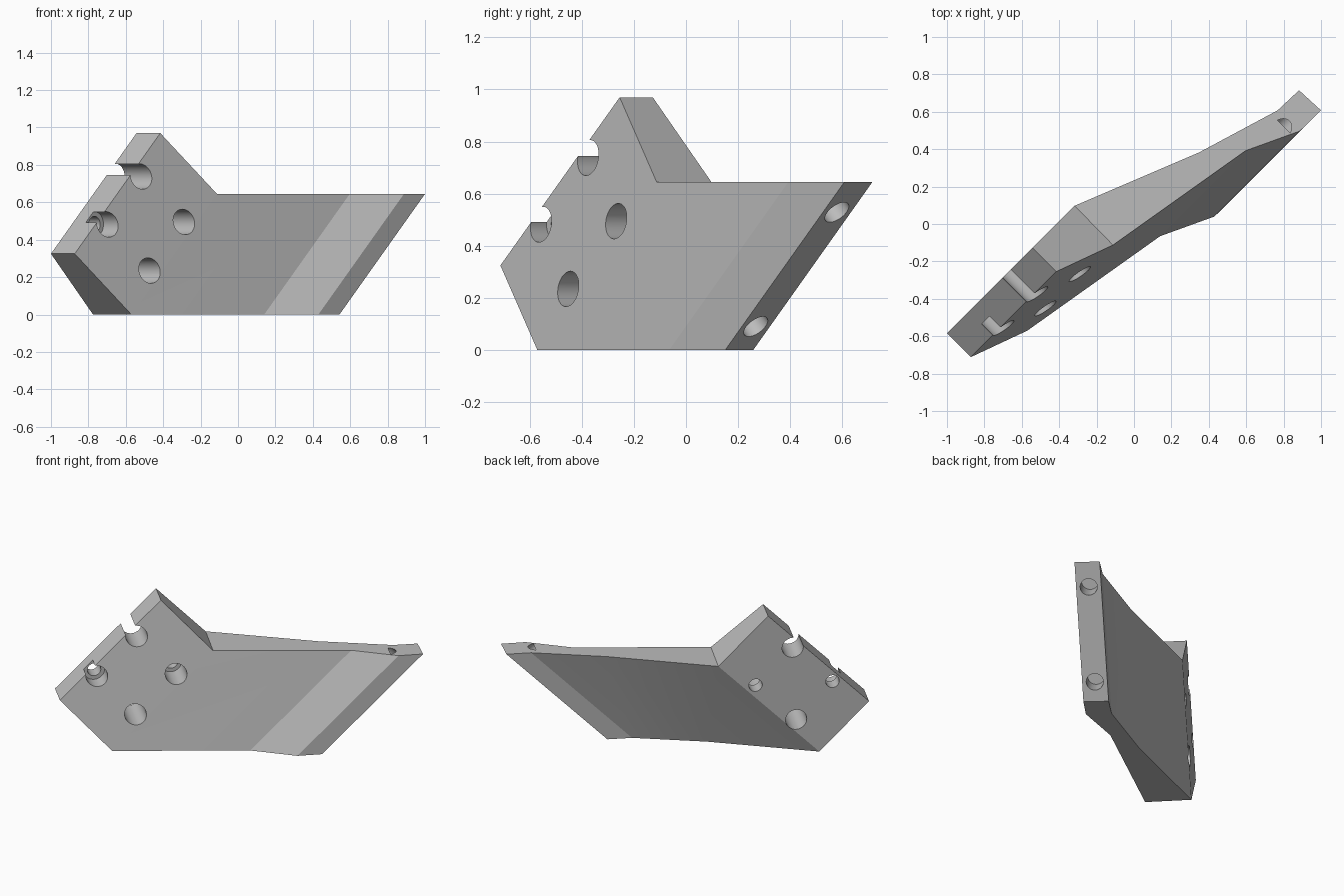
import bpy, bmesh, math
from mathutils import Vector, Matrix

cube = bpy.data.objects.get("Cube")
if cube:
    bpy.data.objects.remove(cube, do_unlink=True)

# Single grey material
grey = bpy.data.materials.new("plain_grey")
grey.use_nodes = True
colour = (0.5, 0.5, 0.5, 1)
grey.diffuse_color = colour
grey.node_tree.nodes["Principled BSDF"].inputs["Base Color"].default_value = colour

SLANT = Vector((0.4575, 0.4575, 0.645))   # slanted sweep from bottom to top


def finish(bm, name):
    bmesh.ops.recalc_face_normals(bm, faces=bm.faces[:])
    mesh = bpy.data.meshes.new(name)
    bm.to_mesh(mesh)
    bm.free()
    mesh.materials.append(grey)
    obj = bpy.data.objects.new(name, mesh)
    bpy.context.collection.objects.link(obj)
    return obj


# Swept blade: footprint runs along the front, round the tip and back
bm = bmesh.new()
footprint = [(-0.57, -0.57), (0.14, -0.065), (0.43, 0.04), (0.5425, 0.15),
             (0.425, 0.2575), (0.31, 0.15), (-0.11, -0.075), (-0.775, -0.36)]
low = [bm.verts.new((x, y, 0)) for x, y in footprint]
high = [bm.verts.new(v.co + SLANT) for v in low]
bm.faces.new(low)
bm.faces.new(high)
for i in range(len(low) - 1):
    bm.faces.new((low[i], low[i + 1], high[i + 1], high[i]))

# Mounting plate: continues from the open root of the blade to a thinner edge
edge_low = [bm.verts.new(p) for p in ((-0.873, -0.712, 0.325), (-1, -0.585, 0.325))]
edge_high = [bm.verts.new(v.co + SLANT) for v in edge_low]
ring = [low[0], edge_low[0], edge_low[1], low[-1]]
ring_high = [high[0], edge_high[0], edge_high[1], high[-1]]
for i in range(3):
    bm.faces.new((ring[i], ring[i + 1], ring_high[i + 1], ring_high[i]))
bm.faces.new(ring)
bm.faces.new(ring_high)
bracket = finish(bm, "swept_bracket")
bpy.context.view_layer.objects.active = bracket
bracket.select_set(True)


def drill(start, end, radius):
    """Cut a round hole between two points."""
    axis = end - start
    cutter_bm = bmesh.new()
    place = Matrix.Translation((start + end) / 2) @ axis.to_track_quat('Z', 'Y').to_matrix().to_4x4()
    bmesh.ops.create_cone(cutter_bm, cap_ends=True, segments=48, radius1=radius,
                          radius2=radius, depth=axis.length, matrix=place)
    cutter = finish(cutter_bm, "hole_cutter")
    cutter.hide_render = True
    mod = bracket.modifiers.new("hole", 'BOOLEAN')
    mod.operation = 'DIFFERENCE'
    mod.solver = 'EXACT'
    mod.object = cutter
    bpy.ops.object.modifier_apply(modifier=mod.name)
    bpy.data.objects.remove(cutter, do_unlink=True)


def plate_point(along, z, across):
    """Point from distance along the plate, height, and y - x offset."""
    s = along * math.sqrt(2)
    return Vector(((s - across) / 2, (s + across) / 2, z))


# Bolt holes in the plate: two plain, two counterbored from the front
for along, z, stepped in ((-0.632, 0.738, False), (-0.654, 0.235, False),
                          (-0.887, 0.482, True), (-0.394, 0.495, True)):
    front = plate_point(along, z, -0.4)
    back = plate_point(along, z, 0.6)
    shoulder = plate_point(along, z, 0.28)
    drill(front, shoulder if stepped else back, 0.068)
    if stepped:
        drill(front, back, 0.043)

# Blind holes in the blade tip
tip_mid = Vector((0.48375, 0.20375, 0))
tip_normal = Vector((0.5, 0.5, -0.707))
for t in (0.14, 0.82):
    centre = tip_mid + SLANT * t
    drill(centre - tip_normal * 0.14, centre + tip_normal * 0.1, 0.054)

bpy.ops.object.shade_smooth_by_angle(angle=math.radians(9))
